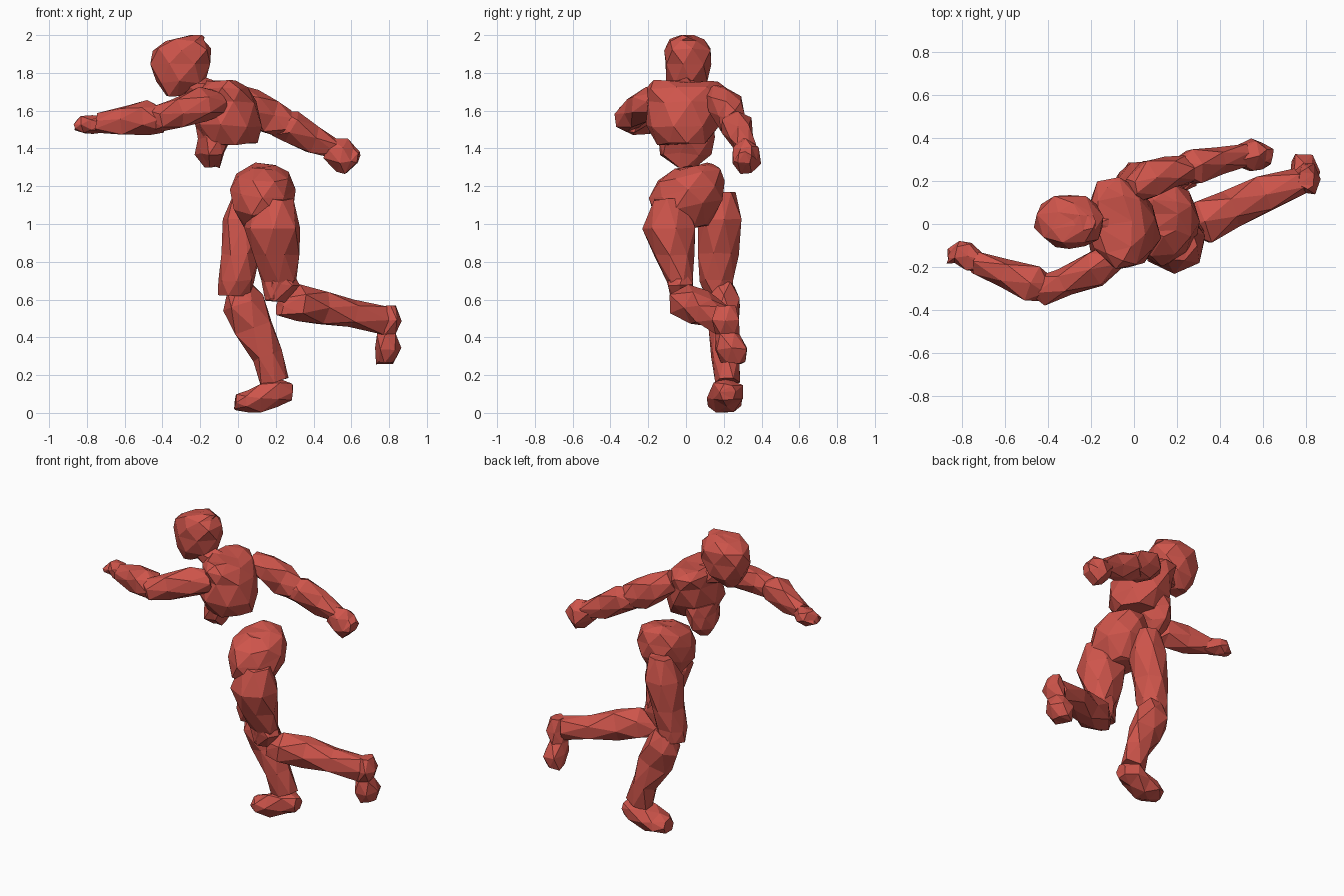
import bpy, bmesh, math, random
from mathutils import Vector

random.seed(4)
X, Z = Vector((1, 0, 0)), Vector((0, 0, 1))
red = bpy.data.materials.new("red")
red.diffuse_color = (0.62, 0.09, 0.07, 1)


def loft(name, ref, rings, n=6, axis=None, jitter=0.008):
    """Faceted body part through staggered rings (x, y, z, half width, half depth)."""
    pts = [Vector(r[:3]) for r in rings]
    d = (axis or pts[-1] - pts[0]).normalized()
    u = d.cross(ref).normalized()
    v = u.cross(d)
    bm = bmesh.new()
    loops = []
    for k, (p, r) in enumerate(zip(pts, rings)):
        ang = [2 * math.pi * (i + 0.5 * (k % 2)) / n for i in range(n)]
        cu = max(abs(math.cos(t)) for t in ang)
        cv = max(abs(math.sin(t)) for t in ang)
        loop = []
        for t in ang:
            wob = Vector([random.uniform(-jitter, jitter) for _ in range(3)])
            co = p + u * (r[3] * math.cos(t) / cu) + v * (r[4] * math.sin(t) / cv) + wob
            co.z = min(max(co.z, 0.0), 2.0)
            loop.append(bm.verts.new(co))
        loops.append(loop)
    for k, (a, b) in enumerate(zip(loops, loops[1:])):
        for i in range(n):
            j = (i + 1) % n
            if k % 2 == 0:
                tris = (a[i], a[j], b[i]), (a[j], b[j], b[i])
            else:
                tris = (a[i], b[j], b[i]), (a[i], a[j], b[j])
            for t in tris:
                bm.faces.new(t)
    bm.faces.new(loops[0][::-1])
    bm.faces.new(loops[-1])
    bmesh.ops.recalc_face_normals(bm, faces=bm.faces)
    bmesh.ops.triangulate(bm, faces=[f for f in bm.faces if len(f.verts) > 3])
    me = bpy.data.meshes.new(name)
    bm.to_mesh(me)
    bm.free()
    me.materials.append(red)
    ob = bpy.data.objects.new(name, me)
    bpy.context.collection.objects.link(ob)
    return ob


# Head and neck
loft("head", X, [(-.34, .01, 1.68, .055, .05), (-.31, .01, 1.75, .11, .13),
                 (-.30, .01, 1.85, .125, .16), (-.295, .01, 1.925, .125, .16),
                 (-.28, .0, 1.975, .09, .10), (-.23, .01, 1.995, .04, .05)], 7, Z)
loft("neck", Z, [(-.10, 0, 1.68, .08, .07), (-.19, 0, 1.71, .07, .06),
                 (-.28, 0, 1.75, .06, .05)])

# Torso (slightly twisted) and tilted pelvis, separated by an open waist
twist = Vector((1, .2, 0))
loft("chest", twist, [(-.04, -.02, 1.425, .135, .14), (-.055, -.02, 1.52, .185, .165),
                      (-.06, 0, 1.65, .205, .16), (-.08, .005, 1.72, .205, .12),
                      (-.09, 0, 1.755, .18, .085)], 8, Z)
loft("abdomen", twist, [(-.135, 0, 1.30, .05, .04), (-.145, 0, 1.37, .13, .07),
                        (-.125, 0, 1.45, .155, .095), (-.11, 0, 1.52, .15, .10)], 8, Z)
loft("pelvis", X, [(.12, .03, .98, .09, .09), (.13, .01, 1.09, .18, .155),
                   (.13, .01, 1.18, .205, .17), (.13, .015, 1.26, .165, .135),
                   (.14, .04, 1.305, .10, .07)], 8, Vector((0, -.2, 1)))

# Left arm, reaching forward
loft("left_upper_arm", Z, [(-.08, -.15, 1.64, .06, .06), (-.18, -.21, 1.635, .08, .09),
                           (-.32, -.27, 1.59, .07, .075), (-.43, -.31, 1.55, .065, .07),
                           (-.47, -.31, 1.55, .04, .05)])
loft("left_forearm", Z, [(-.40, -.30, 1.55, .06, .06), (-.47, -.28, 1.565, .085, .09),
                         (-.60, -.23, 1.55, .07, .07), (-.74, -.18, 1.53, .045, .05)])
loft("left_hand", Z, [(-.70, -.18, 1.53, .04, .04), (-.77, -.15, 1.525, .06, .055),
                      (-.82, -.13, 1.53, .055, .045), (-.865, -.15, 1.52, .03, .02)])

# Right arm, swinging back
loft("right_upper_arm", Z, [(-.02, .16, 1.68, .06, .06), (.07, .21, 1.63, .08, .095),
                            (.16, .24, 1.57, .08, .085), (.25, .25, 1.53, .06, .075)])
loft("right_forearm", Z, [(.20, .25, 1.53, .05, .06), (.28, .265, 1.52, .075, .085),
                          (.40, .30, 1.45, .065, .075), (.52, .32, 1.395, .045, .055)])
loft("right_hand", Z, [(.47, .31, 1.40, .045, .05), (.55, .32, 1.36, .07, .09),
                       (.595, .32, 1.335, .06, .075), (.635, .31, 1.35, .03, .04)])

# Left leg, kicked back
loft("left_thigh", X, [(.19, -.085, 1.13, .09, .10), (.185, -.085, .98, .145, .15),
                       (.20, -.065, .84, .115, .12), (.215, -.035, .70, .07, .095),
                       (.20, -.03, .60, .05, .06)], 7, Z)
loft("left_knee", X, [(.21, -.03, .75, .06, .075), (.235, -.03, .68, .065, .095),
                      (.20, -.03, .59, .045, .05)])
loft("left_shin", Z, [(.22, -.01, .56, .04, .04), (.32, .01, .58, .10, .10),
                      (.45, .07, .555, .095, .09), (.60, .14, .525, .085, .075),
                      (.77, .20, .49, .055, .07)])
loft("left_foot", X, [(.80, .21, .565, .05, .03), (.805, .21, .49, .07, .06),
                      (.785, .22, .42, .065, .045), (.79, .24, .34, .085, .07),
                      (.78, .25, .265, .065, .045)], 6, Z)

# Right leg, standing
loft("right_thigh", X, [(.05, .20, 1.17, .06, .07), (.04, .18, 1.02, .12, .115),
                        (.01, .17, .84, .115, .105), (-.01, .165, .70, .09, .095),
                        (-.02, .175, .625, .075, .08)], 7, Z)
loft("right_shin", X, [(0, .20, .67, .065, .06), (.025, .20, .58, .085, .115),
                       (.08, .20, .45, .08, .10), (.15, .205, .30, .07, .08),
                       (.19, .215, .16, .065, .075)])
loft("right_foot", Z, [(.285, .22, .11, .05, .04), (.215, .22, .115, .075, .075),
                       (.12, .205, .075, .095, .07), (.05, .20, .06, .09, .055),
                       (-.015, .20, .055, .055, .04)], 6, X)
